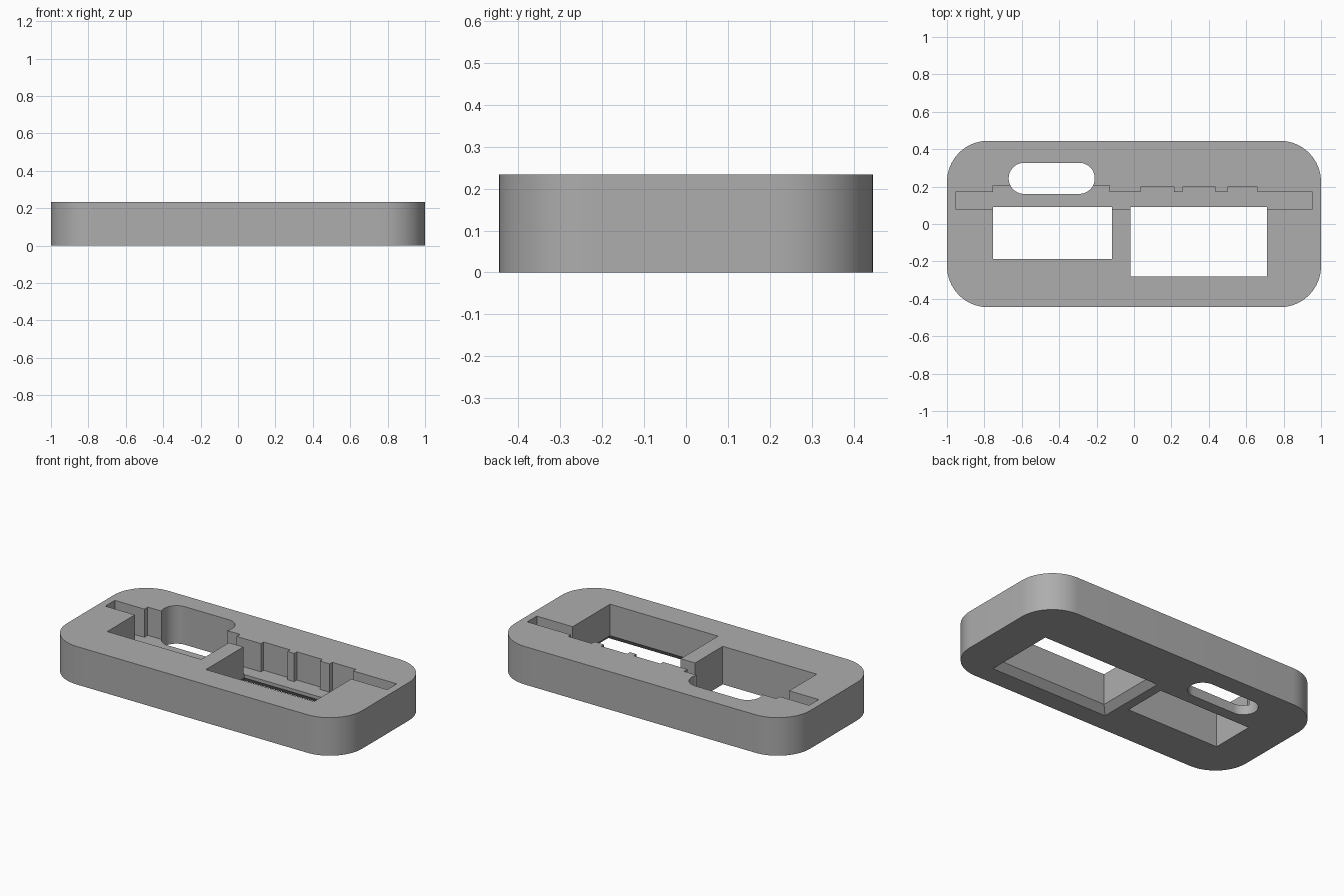
import bpy
import bmesh
from math import pi, sin, cos, radians

if "Cube" in bpy.data.objects:
    bpy.data.objects.remove(bpy.data.objects["Cube"], do_unlink=True)

HEIGHT = 0.233
FLOOR = 0.06      # floor of the long slot
OVER = 0.05       # how far cutters reach past the plate
CHAMFER = 0.04

grey = bpy.data.materials.new("plain grey")
grey.use_nodes = True
COLOUR = (0.42, 0.42, 0.42, 1)
grey.diffuse_color = COLOUR
grey.node_tree.nodes["Principled BSDF"].inputs["Base Color"].default_value = COLOUR


def rectangle(x0, x1, y0, y1, grow=0):
    return [(x0 - grow, y0 - grow), (x1 + grow, y0 - grow),
            (x1 + grow, y1 + grow), (x0 - grow, y1 + grow)]


def rounded(x0, x1, y0, y1, r, steps=16):
    """Counter-clockwise rounded rectangle outline."""
    centres = [(x1 - r, y1 - r), (x0 + r, y1 - r), (x0 + r, y0 + r), (x1 - r, y0 + r)]
    points = []
    for i, (cx, cy) in enumerate(centres):
        for k in range(steps + 1):
            a = (i + k / steps) * pi / 2
            points.append((cx + r * cos(a), cy + r * sin(a)))
    return points


def loft(name, low, z0, high, z1):
    """Solid between two matching outlines."""
    bm = bmesh.new()
    a = [bm.verts.new((x, y, z0)) for x, y in low]
    b = [bm.verts.new((x, y, z1)) for x, y in high]
    bm.faces.new(a[::-1])
    bm.faces.new(b)
    for i in range(len(a)):
        j = (i + 1) % len(a)
        bm.faces.new((a[i], a[j], b[j], b[i]))
    bmesh.ops.remove_doubles(bm, verts=bm.verts, dist=1e-5)
    bmesh.ops.recalc_face_normals(bm, faces=bm.faces)
    mesh = bpy.data.meshes.new(name)
    bm.to_mesh(mesh)
    bm.free()
    mesh.materials.append(grey)
    obj = bpy.data.objects.new(name, mesh)
    bpy.context.collection.objects.link(obj)
    return obj


def prism(name, outline, z0, z1):
    return loft(name, outline, z0, outline, z1)


# Rounded plate
plate = prism("rounded_plate", rounded(-1, 1, -0.445, 0.445, 0.22), 0, HEIGHT)

# Long slot with shallow notches along its back wall
front, back = 0.08, 0.172
notches = [(0.50, 0.66, 0.198), (0.26, 0.435, 0.198), (0.035, 0.215, 0.198),
           (-0.755, -0.13, 0.205)]
slot = [(-0.955, front), (0.955, front), (0.955, back)]
for x0, x1, y in notches:
    slot += [(x1, back), (x1, y), (x0, y), (x0, back)]
slot.append((-0.955, back))

# Through openings, the wide one flared at the underside
small = (-0.755, -0.118, -0.187, 0.09)
wide = (-0.02, 0.712, -0.282, 0.09)
top = HEIGHT + OVER
rise = CHAMFER + 0.015
cutters = [
    prism("slot_cutter", slot, FLOOR, top),
    prism("oval_cutter", rounded(-0.67, -0.21, 0.161, 0.327, 0.0825), -OVER, top),
    prism("small_window_cutter", rectangle(*small), -OVER, top),
    prism("wide_window_cutter", rectangle(*wide), -OVER, top),
    loft("chamfer_cutter", rectangle(*wide, CHAMFER + OVER), -OVER,
         rectangle(*wide, CHAMFER - rise), rise),
]
for cutter in cutters:
    cutter.hide_render = True
    mod = plate.modifiers.new(cutter.name, "BOOLEAN")
    mod.operation = "DIFFERENCE"
    mod.solver = "EXACT"
    mod.object = cutter

# Bake the cuts and drop the cutters
bpy.context.view_layer.update()
evaluated = plate.evaluated_get(bpy.context.evaluated_depsgraph_get())
result = bpy.data.meshes.new_from_object(evaluated)
plate.modifiers.clear()
plate.data = result
for cutter in cutters:
    bpy.data.objects.remove(cutter, do_unlink=True)

# One colour, smooth round walls, sharp edges
result.materials.clear()
result.materials.append(grey)
for face in result.polygons:
    face.material_index = 0
    face.use_smooth = True
result.set_sharp_from_angle(angle=radians(30))
